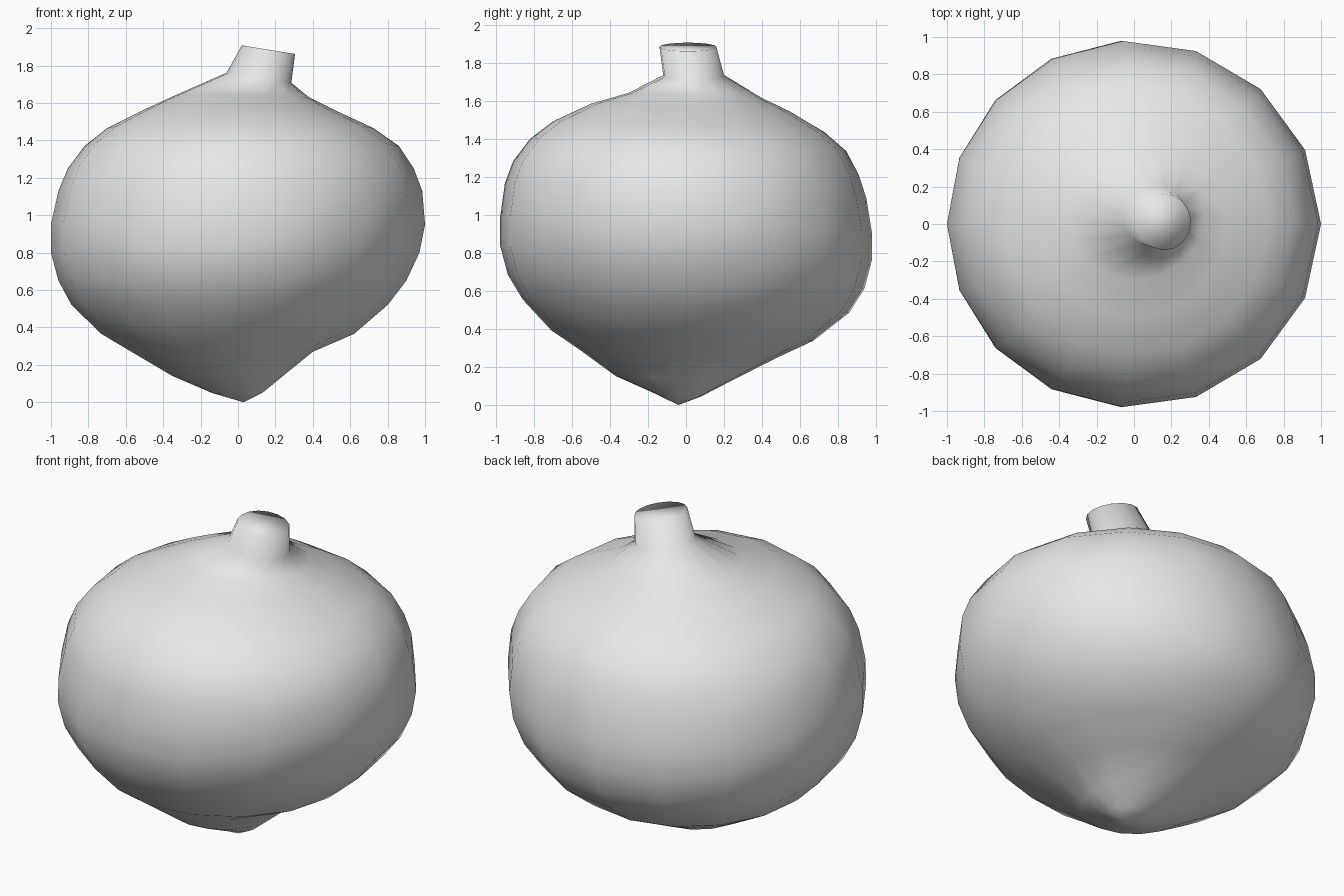
import bpy
import bmesh
from math import cos, sin, tau

default_cube = bpy.data.objects.get("Cube")
if default_cube:
    bpy.data.objects.remove(default_cube, do_unlink=True)

SEGMENTS = 16

# Bulb cross-sections: height, left, right, front and back extents
BULB = [
    (.05, -.14, .13, -.15, .08),
    (.14, -.35, .24, -.37, .24),
    (.27, -.57, .40, -.56, .48),
    (.365, -.73, .62, -.71, .67),
    (.52, -.89, .80, -.86, .86),
    (.65, -.96, .90, -.94, .94),
    (.8, -1, .97, -.98, .98),
    (.95, -1, 1, -.98, .98),
    (1.13, -.96, .985, -.955, .95),
    (1.25, -.91, .94, -.91, .91),
    (1.37, -.82, .86, -.82, .845),
    (1.465, -.70, .725, -.70, .73),
    (1.565, -.5, .51, -.5, .55),
    (1.63, -.36, .38, -.3, .4),
]
# Leaning stem cross-sections
STEM = [
    (1.735, -.06, .285, -.12, .2),
    (1.885, .02, .305, -.14, .16),
]


def add_ring(bm, section, slope_x, slope_y):
    """Add one tilted elliptical loop of vertices."""
    height, left, right, front, back = section
    centre_x, centre_y = (left + right) / 2, (front + back) / 2
    radius_x, radius_y = (right - left) / 2, (back - front) / 2
    ring = []
    for step in range(SEGMENTS):
        turn = tau * step / SEGMENTS
        angle = turn + .06 * sin(turn)
        dx, dy = radius_x * cos(angle), radius_y * sin(angle)
        z = height + slope_x * dx + slope_y * dy
        ring.append(bm.verts.new((centre_x + dx, centre_y + dy, z)))
    return ring


def bridge(bm, lower, upper):
    """Join two neighbouring loops with quads."""
    for i in range(SEGMENTS):
        j = (i + 1) % SEGMENTS
        bm.faces.new((lower[i], lower[j], upper[j], upper[i]))


def make_material(name, colour):
    material = bpy.data.materials.new(name)
    material.use_nodes = True
    material.diffuse_color = colour
    shader = next(n for n in material.node_tree.nodes if n.type == 'BSDF_PRINCIPLED')
    shader.inputs["Base Color"].default_value = colour
    return material


# Loft the bulb and stem as one continuous skin
bm = bmesh.new()
rings = [add_ring(bm, section, 0, -.04) for section in BULB]
rings += [add_ring(bm, section, -.16, 0) for section in STEM]
for lower, upper in zip(rings, rings[1:]):
    bridge(bm, lower, upper)

# Close the root tip to a point and cap the cut stem
tip = bm.verts.new((.03, -.04, 0))
for i in range(SEGMENTS):
    bm.faces.new((tip, rings[0][(i + 1) % SEGMENTS], rings[0][i]))
bm.faces.new(rings[-1])

bmesh.ops.recalc_face_normals(bm, faces=bm.faces)
for face in bm.faces:
    face.smooth = True

mesh = bpy.data.meshes.new("bulb_with_stem")
bm.to_mesh(mesh)
bm.free()
mesh.materials.append(make_material("light grey", (.8, .8, .8, 1)))
bulb = bpy.data.objects.new("bulb_with_stem", mesh)
bpy.context.collection.objects.link(bulb)
